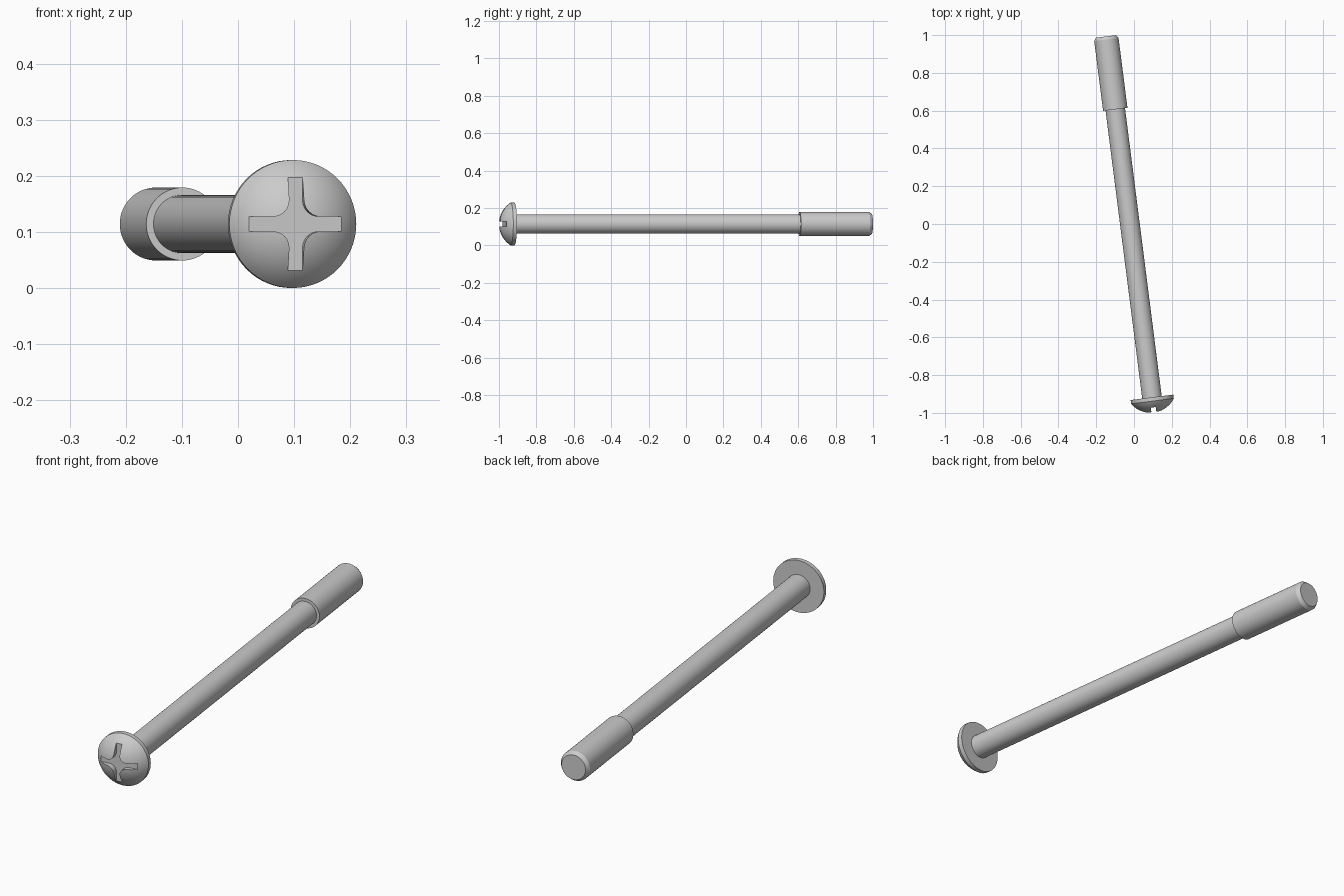
import bpy, bmesh, math
from mathutils import Matrix, Vector

if "Cube" in bpy.data.objects:
    bpy.data.objects.remove(bpy.data.objects["Cube"])

TILT = math.radians(7.26)
c, s = math.cos(TILT), math.sin(TILT)
# local z runs along the bolt, from the head apex to the tip
PLACE = Matrix(((c, 0, -s, 0.1055), (s, 0, c, -0.999), (0, -1, 0, 0.1145), (0, 0, 0, 1)))


def finish(bm, name):
    bmesh.ops.recalc_face_normals(bm, faces=bm.faces)
    me = bpy.data.meshes.new(name)
    bm.to_mesh(me)
    bm.free()
    ob = bpy.data.objects.new(name, me)
    bpy.context.collection.objects.link(ob)
    ob.matrix_world = PLACE
    return ob


def activate(ob):
    bpy.ops.object.select_all(action='DESELECT')
    ob.select_set(True)
    bpy.context.view_layer.objects.active = ob


def smooth(ob):
    activate(ob)
    bpy.ops.object.shade_smooth_by_angle(angle=math.radians(30))


def lathe(name, profile, steps=64):
    """Revolve (radius, z) points about the bolt axis."""
    bm = bmesh.new()
    vs = [bm.verts.new((r, 0, z)) for r, z in profile]
    es = [bm.edges.new(p) for p in zip(vs, vs[1:])]
    bmesh.ops.spin(bm, geom=vs + es, cent=(0, 0, 0), axis=(0, 0, 1),
                   angle=2 * math.pi, steps=steps, use_duplicate=False)
    bmesh.ops.remove_doubles(bm, verts=bm.verts, dist=1e-5)
    return finish(bm, name)


# domed head with a thin straight rim
R, RIM = 0.136, 0.114
top = math.asin(RIM / R)
dome = [(R * math.sin(top * i / 12), R * (1 - math.cos(top * i / 12))) for i in range(13)]
head = lathe("head", dome + [(RIM, 0.082), (0, 0.082)])

# cross recess: four arms joined by rounded inner corners
W, L, F = 0.013, 0.083, 0.03
quarter = [(L, W)]
for i in range(7):
    a = math.radians(270 - 15 * i)
    quarter.append((W + F + F * math.cos(a), W + F + F * math.sin(a)))
quarter.append((W, L))
bm = bmesh.new()
outline = [bm.verts.new(Matrix.Rotation(k * math.pi / 2, 3, 'Z') @ Vector((x, y, -0.03)))
           for k in range(4) for x, y in quarter]
face = bm.faces.new(outline)
ext = bmesh.ops.extrude_face_region(bm, geom=[face])
bmesh.ops.translate(bm, vec=(0, 0, 0.03 + 0.029),
                    verts=[g for g in ext["geom"] if isinstance(g, bmesh.types.BMVert)])
cutter = finish(bm, "recess_cutter")
cutter.hide_render = True

mod = head.modifiers.new("recess", 'BOOLEAN')
mod.operation, mod.object, mod.solver = 'DIFFERENCE', cutter, 'EXACT'
activate(head)
bpy.context.view_layer.update()
bpy.ops.object.modifier_apply(modifier="recess")
bpy.data.objects.remove(cutter)
smooth(head)

# plain shank
smooth(lathe("shank", [(0, 0.08), (0.052, 0.08), (0.052, 1.625), (0, 1.625)]))

# thicker end with a chamfered tip
smooth(lathe("thick_end", [(0, 1.619), (0.065, 1.619), (0.065, 1.992), (0.054, 2.008), (0, 2.008)]))
